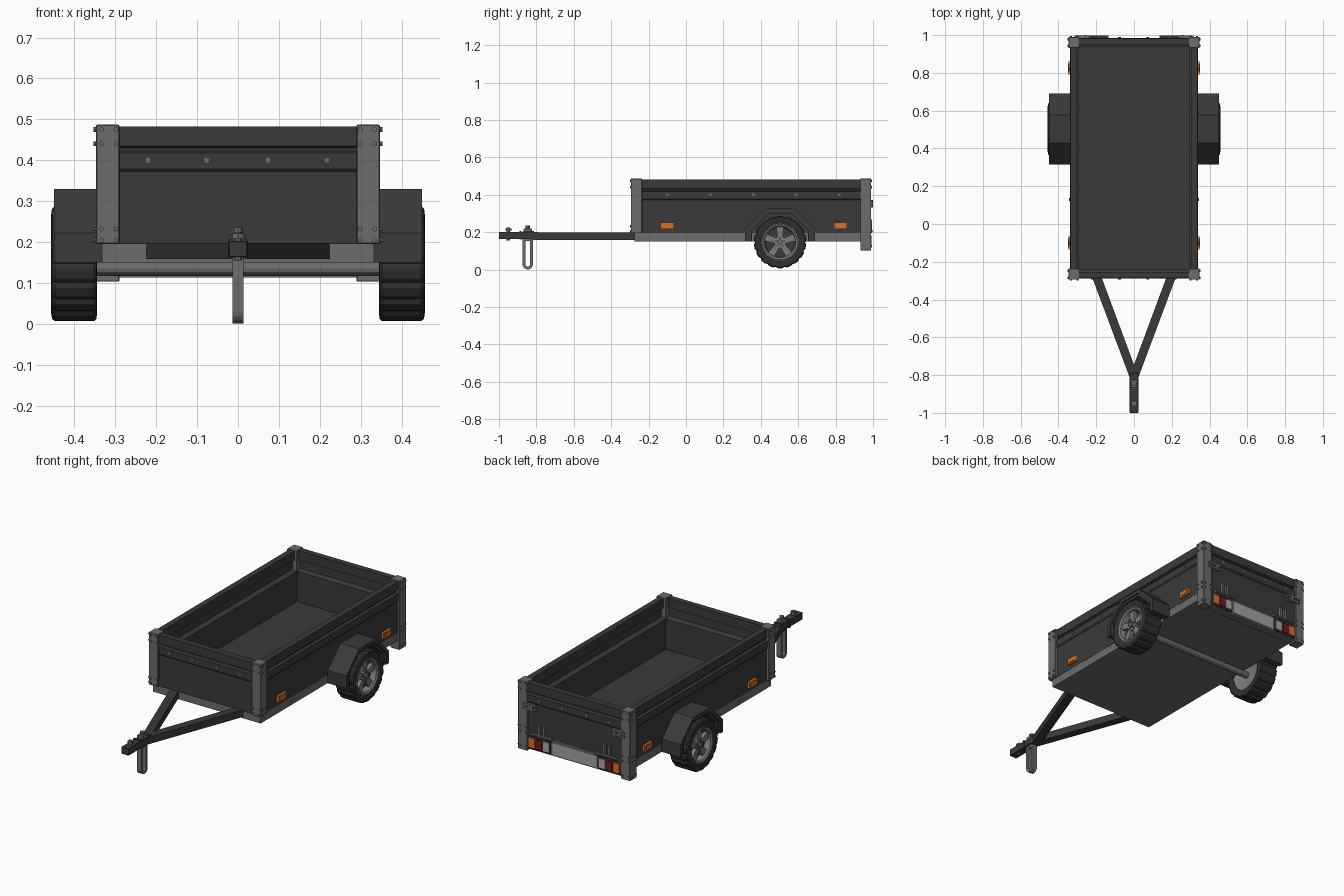
import bpy, bmesh, math
from mathutils import Vector

if "Cube" in bpy.data.objects:
    bpy.data.objects.remove(bpy.data.objects["Cube"])


def material(name, r, g, b):
    m = bpy.data.materials.new(name)
    m.use_nodes = True
    m.diffuse_color = (r, g, b, 1)
    m.node_tree.nodes["Principled BSDF"].inputs["Base Color"].default_value = (r, g, b, 1)
    return m


DARK = material("charcoal panel", .042, .042, .042)
STEEL = material("grey steel", .15, .15, .15)
RUBBER = material("black rubber", .028, .028, .028)
RIM = material("wheel grey", .2, .2, .2)
ORANGE = material("amber lens", .65, .17, .02)
RED = material("red lens", .16, .01, .015)
PALE = material("pale plate", .36, .36, .36)
WHITE = material("white lens", .4, .4, .4)

smooth_parts = []


def finish(name, bm, mat, mirror=False, bevel=0):
    bmesh.ops.recalc_face_normals(bm, faces=bm.faces[:])
    me = bpy.data.meshes.new(name)
    bm.to_mesh(me)
    bm.free()
    me.materials.append(mat)
    ob = bpy.data.objects.new(name, me)
    bpy.context.collection.objects.link(ob)
    if bevel:
        b = ob.modifiers.new("bevel", 'BEVEL')
        b.width, b.segments = bevel, 1
    if mirror:
        ob.modifiers.new("mirror", 'MIRROR')
    return ob


def prism(name, pts, axis, a, b, mat, mirror=False, bevel=0):
    """Extrude a flat outline along an axis from a to b."""
    place = {'x': lambda p, t: (t, p[0], p[1]),
             'y': lambda p, t: (p[0], t, p[1]),
             'z': lambda p, t: (p[0], p[1], t)}[axis]
    bm = bmesh.new()
    face = bm.faces.new([bm.verts.new(place(p, a)) for p in pts])
    out = bmesh.ops.extrude_face_region(bm, geom=[face])
    shift = Vector(place((0, 0), b - a))
    bmesh.ops.translate(bm, vec=shift, verts=[v for v in out["geom"] if isinstance(v, bmesh.types.BMVert)])
    return finish(name, bm, mat, mirror, bevel)


def box(name, x, y, z, mat, mirror=False, bevel=0):
    pts = [(x[0], y[0]), (x[1], y[0]), (x[1], y[1]), (x[0], y[1])]
    return prism(name, pts, 'z', z[0], z[1], mat, mirror, bevel)


def disc(name, centres, axis, r, h, mat, mirror=False, sides=10):
    """Short cylinders, one per centre, merged in one object."""
    bm = bmesh.new()
    turn = Vector((0, 0, 1)).rotation_difference(
        Vector([float(axis == k) for k in 'xyz'])).to_matrix().to_4x4()
    for c in centres:
        new = bmesh.ops.create_cone(bm, cap_ends=True, segments=sides, radius1=r, radius2=r, depth=h, matrix=turn)
        bmesh.ops.translate(bm, vec=c, verts=new["verts"])
    ob = finish(name, bm, mat, mirror)
    smooth_parts.append(ob)
    return ob


WY, WZ = .503, .147   # wheel centre


def lathe(name, profile, mat, steps, notch=0):
    """Turn an (x, radius) profile around the wheel axis; notch cuts tread gaps."""
    bm = bmesh.new()
    rings = []
    for i in range(steps):
        a = 2 * math.pi * i / steps
        ring = []
        for x, r in profile:
            if notch and r > .13 and i % 4 == 0:
                r -= notch
            ring.append(bm.verts.new((x, WY + r * math.cos(a), WZ + r * math.sin(a))))
        rings.append(ring)
    for i in range(steps):
        p, q = rings[i], rings[(i + 1) % steps]
        for j in range(len(profile) - 1):
            bm.faces.new((p[j], p[j + 1], q[j + 1], q[j]))
    bmesh.ops.remove_doubles(bm, verts=bm.verts[:], dist=.0001)
    ob = finish(name, bm, mat, True)
    smooth_parts.append(ob)


# Chassis, floor and axle
box("chassis_frame", (-.333, .333), (-.275, .935), (.15, .196), STEEL)
box("floor", (-.322, .322), (-.27, .95), (.19, .203), DARK)
box("rear_bumper", (-.31, .31), (.935, .98), (.113, .198), STEEL)
disc("axle", [(0, WY, .135)], 'x', .018, .72, STEEL, sides=12)

# Walls: (outward offset, height) section, thick below and with a stepped rail
section = [(0, .195), (0, .372), (.005, .378), (.005, .418), (-.008, .423), (-.008, .43),
           (.003, .435), (.003, .483), (-.03, .483), (-.03, .432), (-.018, .426),
           (-.018, .38), (-.044, .372), (-.044, .195)]
prism("side_wall", [(.334 + o, z) for o, z in section], 'y', -.26, .955, DARK, True)
prism("front_wall", [(-.283 - o, z) for o, z in section], 'x', -.3, .3, DARK)
prism("tailgate", [(.98 + o, z) for o, z in section], 'x', -.3, .3, DARK)

# Wall rivets
across = [-.22, -.077, .073, .217]
disc("front_rivets", [(x, -.289, .4) for x in across], 'y', .008, .008, STEEL)
disc("rear_rivets", [(x, .986, .4) for x in across], 'y', .008, .008, STEEL)
disc("side_rivets", [(.34, -.1 + .23 * i, .4) for i in range(5)], 'x', .008, .008, STEEL, True)

# Corner posts and their bolts
box("front_post", (.29, .347), (-.295, -.236), (.195, .487), STEEL, True, .002)
box("rear_post", (.29, .347), (.932, .99), (.103, .487), STEEL, True, .002)
for end, face, ys, zs in (("front", -.296, (-.284, -.248), (.475, .44, .232, .205)),
                          ("rear", .991, (.944, .978), (.475, .44, .232, .205, .125))):
    disc(end + "_post_bolts", [(x, face, z) for x in (.299, .334) for z in zs], 'y', .006, .008, STEEL, True)
    disc(end + "_post_side_bolts", [(.349, y, z) for y in ys for z in zs], 'x', .006, .008, STEEL, True)

# Side markers with a raised reflector
for end, y in (("front", -.1), ("rear", .826)):
    box(end + "_marker_lens", (.33, .347), (y - .035, y + .035), (.218, .252), ORANGE, True)
    box(end + "_marker_reflector", (.34, .35), (y - .024, y + .024), (.226, .244), ORANGE, True)

# Tail lamps and plate
box("lamp_housing", (.148, .288), (.975, .987), (.12, .19), DARK, True)
for name, x, mat in (("indicator_lens", .242, ORANGE), ("brake_lens", .198, RED), ("reverse_lens", .154, WHITE)):
    box(name, (x, x + .04), (.975, .993), (.128, .182), mat, True)
box("number_plate", (-.138, .138), (.975, .985), (.122, .188), PALE)

# Tailgate hinges and latches
for i, x in enumerate((.18, .21)):
    box("hinge_strap_%d" % i, (x, x + .013), (.975, .995), (.195, .268), STEEL, True)
disc("hinge_pin", [(.2, .99, .205)], 'x', .009, .13, STEEL, True)
for i, z in enumerate((.337, .358)):
    box("latch_bar_%d" % i, (.235, .315), (.978, .997), (z, z + .011), STEEL, True)
box("latch_plate", (.25, .265), (.978, 1.0), (.333, .373), STEEL, True)

# Mudguards: flat-sided arch, with a set-back inner lip
def arch(foot, shoulder, top_half, top):
    half = [(-foot, .15), (-foot, shoulder), (-top_half, top)]
    return [(WY + y, z) for y, z in half] + [(WY - y, z) for y, z in reversed(half)]


outer, middle, inner = arch(.187, .222, .075, .33), arch(.165, .216, .066, .31), arch(.15, .212, .06, .298)
prism("mudguard", outer + middle[::-1], 'x', .333, .45, DARK, True)
prism("mudguard_lip", middle + inner[::-1], 'x', .333, .442, DARK, True)

# Wheels
lathe("tyre", [(.372, .09), (.35, .096), (.345, .12), (.346, .135), (.352, .14), (.448, .14),
               (.455, .135), (.457, .12), (.45, .098), (.43, .09)], RUBBER, 72, .006)
lathe("wheel_back", [(.365, 0), (.365, .07), (.352, .096), (.372, .09)], RIM, 36)
lathe("rim", [(.42, .088), (.45, .1), (.452, .094), (.446, .084), (.416, .078)], RIM, 36)
disc("wheel_recess", [(.41, WY, WZ)], 'x', .088, .012, DARK, True, 36)
disc("wheel_hub", [(.426, WY, WZ)], 'x', .032, .026, RIM, True, 16)
disc("hub_cap", [(.441, WY, WZ)], 'x', .014, .016, STEEL, True, 12)
bm = bmesh.new()
for k in range(5):
    a = math.pi / 2 + k * 2 * math.pi / 5
    along, side = Vector((0, math.cos(a), math.sin(a))), Vector((0, -math.sin(a), math.cos(a)))
    grid = [[bm.verts.new(Vector((x, WY, WZ)) + along * r + side * s)
             for r, s in ((.02, -.014), (.084, -.02), (.084, .02), (.02, .014))] for x in (.414, .436)]
    bm.faces.new(grid[1])
    for j in range(4):
        n = (j + 1) % 4
        bm.faces.new((grid[0][j], grid[0][n], grid[1][n], grid[1][j]))
finish("wheel_spokes", bm, RIM, True)
disc("wheel_bolts", [(.441, WY + .023 * math.cos(a), WZ + .023 * math.sin(a))
                     for a in (k * math.tau / 5 + .3 for k in range(5))], 'x', .004, .006, RUBBER, True, 6)

# Drawbar and coupling
prism("drawbar_arm", [(.18, -.26), (.23, -.26), (.022, -.815), (0, -.815), (0, -.745)], 'z', .158, .198, DARK, True)
box("coupling", (-.023, .023), (-1.0, -.79), (.163, .202), DARK, bevel=.002)
disc("coupling_bolt", [(0, -.95, .19)], 'z', .01, .07, STEEL)
disc("coupling_bolt_head", [(0, -.95, .215)], 'z', .016, .012, STEEL, sides=6)
for i, y in enumerate((-.885, -.82)):
    box("coupling_strap_%d" % i, (-.025, .025), (y - .006, y + .006), (.161, .206), DARK)

# Prop stand: slotted leg with a rounded foot
LY = -.846


def loop(r, top):
    arc = [(LY + r * math.cos(a), .029 + r * math.sin(a)) for a in (math.pi * (1 + k / 8) for k in range(9))]
    return [(LY - r, top)] + arc + [(LY + r, top)]


prism("prop_stand", loop(.028, .205) + loop(.013, .205)[::-1], 'x', -.014, .014, STEEL)
box("stand_bridge", (-.014, .014), (LY - .02, LY + .02), (.152, .17), STEEL)
box("stand_clamp", (-.018, .018), (LY - .022, LY + .022), (.2, .22), STEEL, bevel=.003)
disc("stand_knob", [(0, LY, .224)], 'z', .013, .022, STEEL)

# Smooth shading on round parts
bpy.ops.object.select_all(action='DESELECT')
for ob in smooth_parts:
    ob.select_set(True)
bpy.context.view_layer.objects.active = smooth_parts[0]
bpy.ops.object.shade_smooth_by_angle()
